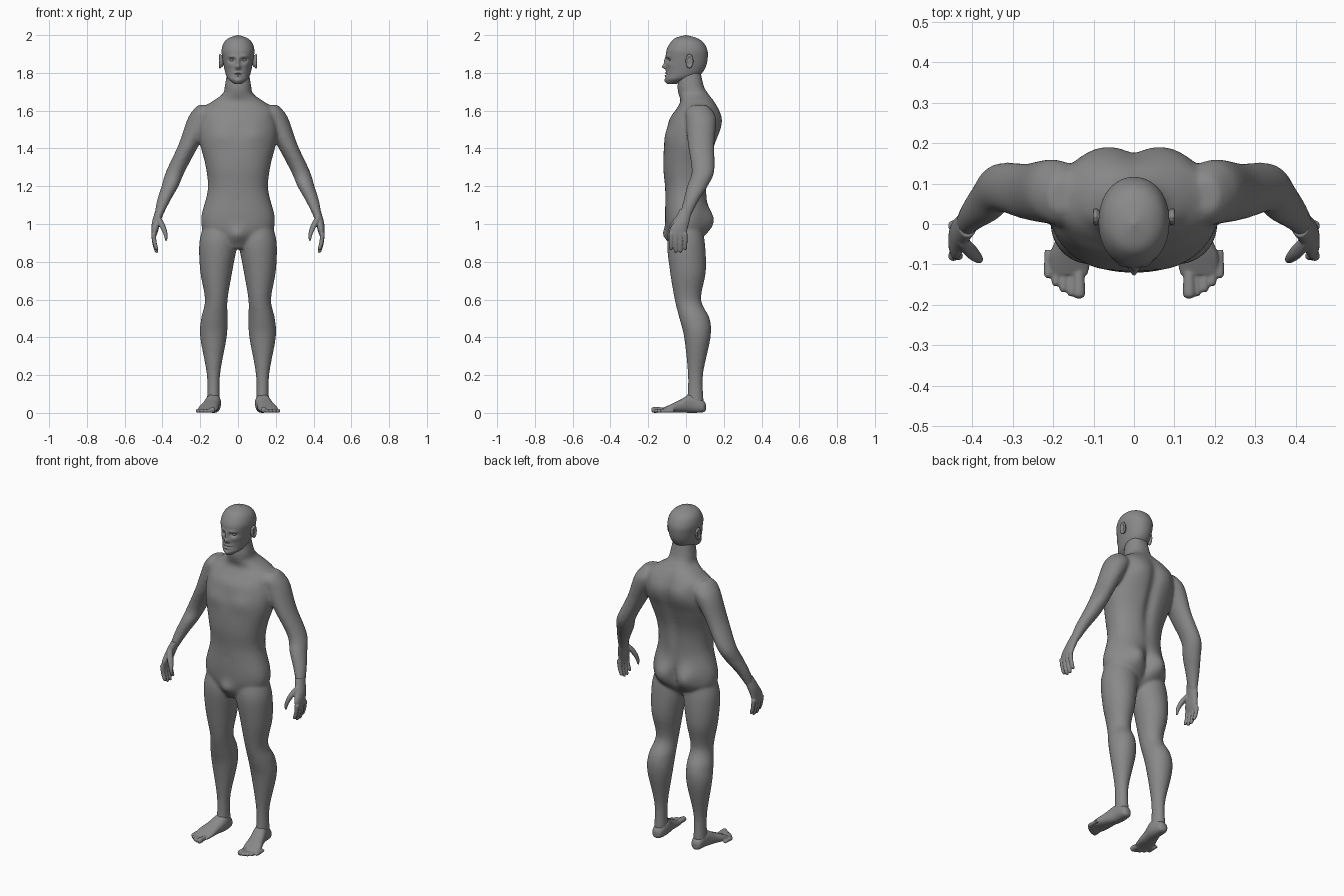
import bpy, bmesh, math
from mathutils import Matrix

cube = bpy.data.objects.get("Cube")
if cube:
    bpy.data.objects.remove(cube)

skin = bpy.data.materials.new("grey_skin")
skin.use_nodes = True
GREY = (0.25, 0.25, 0.25, 1)
skin.diffuse_color = GREY
skin.node_tree.nodes["Principled BSDF"].inputs["Base Color"].default_value = GREY

SIDES = {"left": 1, "right": -1}
FRONT, BACK = -1, 1


def section(at, x=0, other=0, wide=0.01, deep=0.01):
    """Oval cross-section: position along the loft axis, centre and half sizes."""
    return (at, x, other, wide, deep)


def bump(facing, x=0, z=0, wide=0.01, high=0.01, push=0.01):
    """Soft swelling of the front or back, mirrored in x."""
    return (facing, x, z, wide, high, push)


def blend(a, b, c, d, t):
    """Catmull-Rom value between b and c."""
    return b + t / 2 * (c - a + t * (2 * a - 5 * b + 4 * c - d + t * (3 * (b - c) + d - a)))


def spline(rows, steps):
    """Smooth sequence of sections through the given ones."""
    padded = [rows[0], *rows, rows[-1]]
    out = []
    for quad in zip(padded, padded[1:], padded[2:], padded[3:]):
        for step in range(steps):
            out.append([blend(*values, step / steps) for values in zip(*quad)])
    return out + [rows[-1]]


def loft(bm, rows, axis="z", side=1, segments=32, steps=6, bumps=(), power=1):
    """Closed skin over the sections, which lie across the z or the y axis."""
    rings = []
    for at, cx, other, wide, deep in spline(rows, steps):
        ring = []
        for k in range(segments):
            angle = math.tau * k / segments
            c, s = math.cos(angle), math.sin(angle)
            x = cx + max(wide, 0.001) * math.copysign(abs(c) ** power, c)
            o = other + max(deep, 0.001) * math.copysign(abs(s) ** power, s)
            push = 0
            for facing, bx, bz, bw, bh, amount in bumps:
                if facing * s > 0:
                    fall = ((abs(x) - bx) / bw) ** 2 + ((at - bz) / bh) ** 2
                    push += facing * amount * math.exp(-fall) * min(1, 2 * abs(s))
            ring.append(bm.verts.new((x * side, o + push, at) if axis == "z" else (x * side, at, o)))
        rings.append(ring)
    for low, high in zip(rings, rings[1:]):
        for k in range(segments):
            n = (k + 1) % segments
            bm.faces.new((low[k], low[n], high[n], high[k]))
    bm.faces.new(rings[0])
    bm.faces.new(rings[-1])


def blob(bm, centre, radii):
    """Ellipsoid."""
    place = Matrix.Translation(centre) @ Matrix.Diagonal((*radii, 1))
    bmesh.ops.create_uvsphere(bm, u_segments=24, v_segments=16, radius=1, matrix=place)


def finish(bm, name, voxel=0, smooth=3):
    """Turn the shells into one smooth object."""
    bmesh.ops.recalc_face_normals(bm, faces=bm.faces)
    mesh = bpy.data.meshes.new(name)
    bm.to_mesh(mesh)
    bm.free()
    part = bpy.data.objects.new(name, mesh)
    bpy.context.collection.objects.link(part)
    mesh.materials.append(skin)
    mesh.shade_smooth()
    if voxel:
        merge = part.modifiers.new("Merge", "REMESH")
        merge.mode = "VOXEL"
        merge.voxel_size = voxel
        merge.use_smooth_shade = True
        soften = part.modifiers.new("Soften", "SMOOTH")
        soften.factor = 0.5
        soften.iterations = smooth


# Torso with neck, arms and legs blended together
torso = [
    section(.87, other=-.02, wide=.05, deep=.05),
    section(.95, wide=.17, deep=.1),
    section(1.03, wide=.195, deep=.11),
    section(1.18, wide=.16, deep=.11),
    section(1.3, wide=.17, deep=.12),
    section(1.42, other=.02, wide=.2, deep=.135),
    section(1.5, other=.04, wide=.21, deep=.14),
    section(1.56, other=.05, wide=.2, deep=.135),
    section(1.61, other=.06, wide=.19, deep=.11),
    section(1.65, other=.06, wide=.135, deep=.09),
    section(1.69, other=.04, wide=.08, deep=.08),
    section(1.73, other=.025, wide=.07, deep=.07),
    section(1.82, other=.02, wide=.055, deep=.055),
]
muscles = [
    bump(BACK, z=1.4, wide=.03, high=.2, push=-.02),
    bump(BACK, z=1, wide=.02, high=.08, push=-.02),
    bump(BACK, x=.08, z=1.02, wide=.06, high=.07, push=.045),
    bump(BACK, x=.09, z=1.55, wide=.06, high=.08, push=.012),
    bump(FRONT, x=.09, z=1.47, wide=.07, high=.05, push=.01),
    bump(FRONT, z=1.12, push=-.008),
    bump(FRONT, z=.94, wide=.04, high=.04, push=.025),
]
arm = [
    section(1.63, x=.18, other=.07, wide=.03, deep=.04),
    section(1.6, x=.18, other=.07, wide=.06, deep=.07),
    section(1.55, x=.2, other=.08, wide=.07, deep=.08),
    section(1.42, x=.26, other=.08, wide=.055, deep=.07),
    section(1.28, x=.33, other=.09, wide=.05, deep=.06),
    section(1.2, x=.36, other=.06, wide=.045, deep=.055),
    section(1.12, x=.395, other=.025, wide=.035, deep=.04),
    section(1.03, x=.425, other=-.01, wide=.02, deep=.03),
]
leg = [
    section(1, x=.1, wide=.08, deep=.08),
    section(.9, x=.105, wide=.1, deep=.1),
    section(.75, x=.115, other=.01, wide=.085, deep=.095),
    section(.6, x=.115, other=.01, wide=.06, deep=.07),
    section(.5, x=.125, other=.045, wide=.07, deep=.08),
    section(.4, x=.13, other=.06, wide=.07, deep=.07),
    section(.2, x=.13, other=.05, wide=.035, deep=.04),
    section(.05, x=.13, other=.05, wide=.035, deep=.045),
]
bm = bmesh.new()
loft(bm, torso, segments=96, bumps=muscles, power=.9)
for side in SIDES.values():
    loft(bm, arm, side=side)
    loft(bm, leg, side=side, segments=40)
finish(bm, "body", voxel=.008, smooth=9)

# Hands: palm, four fingers and thumb
palm = [
    section(1.08, x=.41, wide=.024, deep=.033),
    section(1.02, x=.43, other=-.02, wide=.023, deep=.04),
    section(.97, x=.44, other=-.04, wide=.019, deep=.047),
    section(.93, x=.445, other=-.04, wide=.01, deep=.043),
]
thumb = [
    section(1.04, x=.425, other=-.04, wide=.012, deep=.014),
    section(1, x=.405, other=-.065, wide=.017, deep=.018),
    section(.95, x=.385, other=-.085, wide=.012, deep=.012),
    section(.91, x=.38, other=-.09, wide=.005, deep=.005),
]
for name, side in SIDES.items():
    bm = bmesh.new()
    loft(bm, palm, side=side)
    loft(bm, thumb, side=side, segments=16)
    for i in range(4):
        middle = abs(i - 1.5)
        length = .11 - .015 * middle
        finger = []
        for t in (0, .5, .9, 1):
            radius = .013 - .003 * t if t < 1 else .005
            finger.append(section(.95 - length * t, x=.447 - .018 * t * t,
                                  other=-.079 + .025 * i, wide=radius, deep=radius))
        loft(bm, finger, side=side, segments=16)
    finish(bm, name + "_hand", voxel=.004)

# Feet: heel to ball, then five toes
foot = [
    section(.105, x=.13, other=.03, wide=.01, deep=.015),
    section(.09, x=.13, other=.035, wide=.03, deep=.032),
    section(.03, x=.13, other=.05, wide=.04, deep=.05),
    section(-.03, x=.145, other=.036, wide=.045, deep=.034),
    section(-.08, x=.157, other=.024, wide=.052, deep=.022),
    section(-.125, x=.16, other=.014, wide=.046, deep=.01),
]
for name, side in SIDES.items():
    bm = bmesh.new()
    loft(bm, foot, axis="y", side=side, power=.85)
    for i in range(5):
        size = .011 if i else .016
        tip = -.184 + .003 * i * (i + 1) / 1.2
        toe = []
        for back, scale in ((.07, .8), (.015, 1), (.003, .7), (0, .3)):
            toe.append(section(tip + back, x=.136 + .019 * i, other=size,
                               wide=size * scale, deep=size * scale))
        loft(bm, toe, axis="y", side=side, segments=16)
    finish(bm, name + "_foot", voxel=.004)

# Head with sculpted face
skull = [
    section(1.742, other=-.075, wide=.02, deep=.025),
    section(1.765, other=-.045, wide=.05, deep=.064),
    section(1.79, other=-.015, wide=.064, deep=.09),
    section(1.83, wide=.074, deep=.104),
    section(1.88, other=.005, wide=.083, deep=.11),
    section(1.92, other=.005, wide=.087, deep=.108),
    section(1.96, other=.005, wide=.075, deep=.088),
    section(1.985, wide=.048, deep=.056),
    section(2, wide=.003, deep=.003),
]
face = [
    bump(FRONT, x=.033, z=1.887, wide=.022, push=.006),
    bump(FRONT, x=.032, z=1.868, wide=.016, push=-.014),
    bump(FRONT, z=1.86, high=.024, push=.012),
    bump(FRONT, z=1.832, wide=.014, high=.013, push=.02),
    bump(FRONT, x=.045, z=1.843, wide=.018, high=.016, push=.005),
    bump(FRONT, z=1.8, wide=.02, high=.005, push=.007),
    bump(FRONT, z=1.785, wide=.018, high=.006, push=.007),
    bump(FRONT, z=1.793, wide=.024, high=.003, push=-.006),
    bump(FRONT, z=1.758, wide=.018, high=.012, push=.007),
]
bm = bmesh.new()
loft(bm, skull, segments=160, steps=12, bumps=face, power=.94)
finish(bm, "head")

# Ears with a raised rim, and eyes
for name, side in SIDES.items():
    bm = bmesh.new()
    blob(bm, (.086 * side, .016, 1.862), (.011, .017, .032))
    for k in range(12):
        angle = math.tau * k / 12
        blob(bm, (.095 * side, .018 + .016 * math.cos(angle), 1.862 + .03 * math.sin(angle)), (.007, .006, .009))
    finish(bm, name + "_ear", voxel=.003)
    bm = bmesh.new()
    blob(bm, (.032 * side, -.078, 1.868), (.014, .013, .009))
    finish(bm, name + "_eye")
